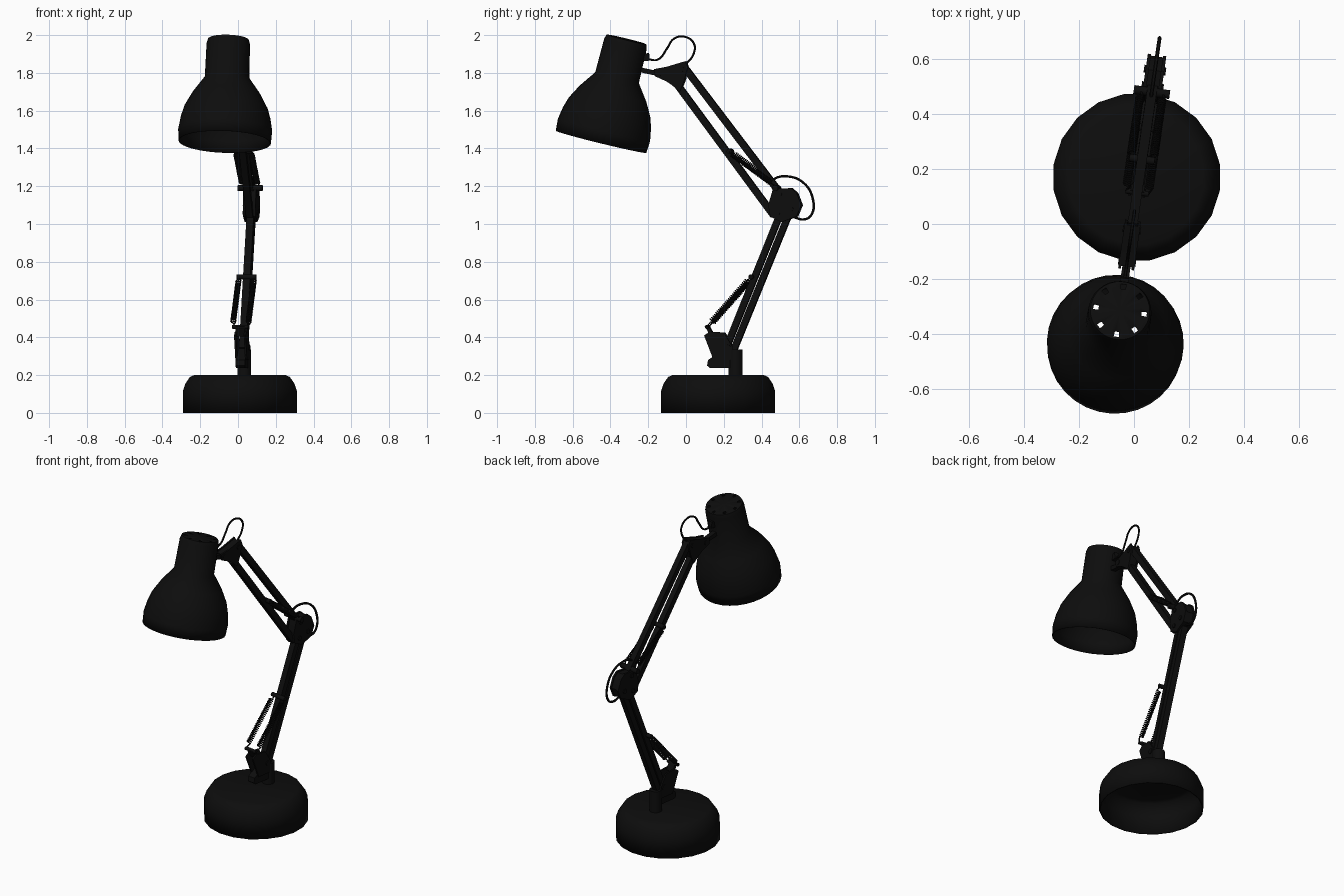
import bpy, bmesh, math
from mathutils import Matrix, Vector

if "Cube" in bpy.data.objects:
    bpy.data.objects.remove(bpy.data.objects["Cube"])

black = bpy.data.materials.new("black")
black.use_nodes = True
colour = (0.004, 0.004, 0.004, 1)
black.diffuse_color = colour
black.node_tree.nodes["Principled BSDF"].inputs["Base Color"].default_value = colour

# The arm lives in an upright plane turned slightly about z
ARM = (Matrix.Translation((-0.005, 0, 0)) @ Matrix.Rotation(math.radians(-8.25), 4, 'Z')
       @ Matrix.Diagonal((1, 1.01, 1, 1)))


def finish(name, bm, matrix=ARM):
    bmesh.ops.recalc_face_normals(bm, faces=bm.faces)
    bm.transform(matrix)
    mesh = bpy.data.meshes.new(name)
    bm.to_mesh(mesh)
    bm.free()
    return add(name, mesh)


def add(name, mesh):
    mesh.materials.clear()
    mesh.materials.append(black)
    ob = bpy.data.objects.new(name, mesh)
    bpy.context.collection.objects.link(ob)
    bpy.ops.object.select_all(action='DESELECT')
    ob.select_set(True)
    bpy.context.view_layer.objects.active = ob
    bpy.ops.object.shade_smooth_by_angle(angle=math.radians(35))
    return ob


def lathe(profile, segments):
    bm = bmesh.new()
    verts = [bm.verts.new((r, 0, z)) for r, z in profile]
    edges = [bm.edges.new(pair) for pair in zip(verts, verts[1:])]
    bmesh.ops.spin(bm, geom=verts + edges, cent=(0, 0, 0), axis=(0, 0, 1),
                   angle=math.tau, steps=segments)
    bmesh.ops.remove_doubles(bm, verts=bm.verts, dist=0.0005)
    return bm


def shell(ob, thickness):
    mod = ob.modifiers.new("wall", 'SOLIDIFY')
    mod.thickness = thickness
    mod.offset = -1


def bar(name, start, end, width, depth, u=0):
    """Square bar between two (y, z) points."""
    p, q = Vector((u, *start)), Vector((u, *end))
    d = (q - p).normalized()
    side = Vector((1, 0, 0))
    turn = Matrix((side, d.cross(side), d)).transposed().to_4x4()
    bm = bmesh.new()
    bmesh.ops.create_cube(bm, size=1, matrix=Matrix.Translation((p + q) / 2) @ turn
                          @ Matrix.Diagonal((width, depth, (q - p).length, 1)))
    return finish(name, bm)


def pin(name, at, half, radius, segments=12):
    """Round pin running across the arm."""
    bm = bmesh.new()
    bmesh.ops.create_cone(bm, cap_ends=True, segments=segments, radius1=radius, radius2=radius,
                          depth=2 * half, matrix=Matrix.Translation((0, *at))
                          @ Matrix.Rotation(math.pi / 2, 4, 'Y'))
    return finish(name, bm)


def plate(name, outline, thickness, u=0):
    """Flat plate from a (y, z) outline."""
    bm = bmesh.new()
    face = bm.faces.new([bm.verts.new((u - thickness / 2, y, z)) for y, z in outline])
    out = bmesh.ops.extrude_face_region(bm, geom=[face])
    moved = [v for v in out["geom"] if isinstance(v, bmesh.types.BMVert)]
    bmesh.ops.translate(bm, verts=moved, vec=(thickness, 0, 0))
    return finish(name, bm)


def tube(name, points, radius, smooth=True):
    """Round wire through 3D points."""
    curve = bpy.data.curves.new(name, 'CURVE')
    curve.dimensions = '3D'
    curve.bevel_depth = radius
    curve.bevel_resolution = 1
    curve.resolution_u = 6
    curve.use_fill_caps = True
    spline = curve.splines.new('BEZIER' if smooth else 'POLY')
    pts = spline.bezier_points if smooth else spline.points
    pts.add(len(points) - 1)
    for pt, co in zip(pts, points):
        if smooth:
            pt.co = co
            pt.handle_left_type = pt.handle_right_type = 'AUTO'
        else:
            pt.co = (*co, 1)
    temp = bpy.data.objects.new("temp", curve)
    bpy.context.collection.objects.link(temp)
    bpy.context.view_layer.update()
    mesh = bpy.data.meshes.new_from_object(
        temp.evaluated_get(bpy.context.evaluated_depsgraph_get()))
    bpy.data.objects.remove(temp)
    mesh.transform(ARM)
    mesh.name = name
    return add(name, mesh)


def spring(name, start, end, u, radius=0.013, turns=26):
    """Coil with a straight wire hook at each end."""
    p, q = Vector((u, *start)), Vector((u, *end))
    d = (q - p).normalized()
    side = Vector((1, 0, 0))
    up = d.cross(side)
    steps = turns * 8
    points = [p]
    for i in range(steps + 1):
        a = math.tau * i / 8
        points.append(p.lerp(q, 0.1 + 0.82 * i / steps)
                      + radius * (math.cos(a) * side + math.sin(a) * up))
    tube(name, points + [q], 0.0038, smooth=False)


# Hollow base
base = finish("base", lathe([(0.306, 0), (0.306, 0.115), (0.292, 0.155), (0.268, 0.19),
                             (0.245, 0.2), (0, 0.2)], 20),
              Matrix.Translation((0.01, 0.17, 0)) @ Matrix.Rotation(math.pi / 20, 4, 'Z'))
shell(base, 0.008)

# Lamp shade with a ring of vent holes in its cap
SEGMENTS = 32
step = math.tau / SEGMENTS
bm = lathe([(0.245, 0), (0.249, 0.065), (0.238, 0.13), (0.221, 0.187), (0.18, 0.263),
            (0.118, 0.35), (0.115, 0.535), (0.108, 0.558), (0.099, 0.56), (0.079, 0.56),
            (0, 0.56)], SEGMENTS)
holes = []
for f in bm.faces:
    c = f.calc_center_median()
    if c.z > 0.5595 and 0.08 < c.xy.length < 0.098:
        if math.floor(math.atan2(c.y, c.x) / step) % 4 == 0:
            holes.append(f)
bmesh.ops.delete(bm, geom=holes, context='FACES')
shade = finish("lamp_shade", bm, ARM @ Matrix.Translation((0, -0.45, 1.435))
               @ Matrix.Rotation(math.radians(-14), 4, 'X') @ Matrix.Rotation(-step / 2, 4, 'Z'))
shell(shade, 0.005)

# Swivel post and foot bracket
post = lathe([(0, 0.19), (0.037, 0.19), (0.037, 0.335), (0, 0.335)], 12)
finish("swivel_post", post, ARM @ Matrix.Translation((0, 0.262, 0)))
plate("foot_block", [(0.115, 0.25), (0.13, 0.238), (0.25, 0.238), (0.25, 0.33), (0.22, 0.35),
                     (0.15, 0.3), (0.12, 0.28)], 0.05)
for side, u in (("right", -0.026), ("left", 0.026)):
    plate("foot_bracket_" + side, [(0.15, 0.28), (0.25, 0.28), (0.25, 0.35), (0.205, 0.425),
                                   (0.13, 0.43), (0.1, 0.41)], 0.01, u)
pin("foot_pivot", (0.225, 0.345), 0.036, 0.016)
pin("spring_anchor", (0.115, 0.455), 0.042, 0.01)
bar("spring_anchor_stem", (0.14, 0.41), (0.112, 0.462), 0.05, 0.018)

# Lower arm: two parallel bars
bar("lower_arm_front_bar", (0.212, 0.34), (0.498, 1.05), 0.038, 0.034)
bar("lower_arm_rear_bar", (0.25, 0.325), (0.545, 1.05), 0.038, 0.034)
pin("lower_spring_pin", (0.35, 0.72), 0.052, 0.013)

# Elbow
elbow = [(0.465, 1.185), (0.56, 1.19), (0.59, 1.165), (0.615, 1.1), (0.59, 1.04),
         (0.51, 1.01), (0.45, 1.04), (0.44, 1.1)]
for side, u in (("right", -0.028), ("left", 0.028)):
    plate("elbow_plate_" + side, elbow, 0.012, u)
plate("elbow_core", [(0.535 + 0.93 * (y - 0.535), 1.1 + 0.93 * (z - 1.1)) for y, z in elbow], 0.046)
for i, at in enumerate(((0.49, 1.06), (0.56, 1.08), (0.5, 1.16))):
    pin(f"elbow_bolt_{i + 1}", at, 0.04, 0.014, 6)

# Upper arm: two parallel bars
bar("upper_arm_top_bar", (-0.012, 1.835), (0.49, 1.175), 0.036, 0.036)
bar("upper_arm_bottom_bar", (-0.04, 1.73), (0.465, 1.045), 0.036, 0.036)
pin("upper_spring_pin", (0.235, 1.385), 0.046, 0.014)
pin("elbow_spring_pin", (0.48, 1.19), 0.066, 0.016)

# Spring pairs on both sides of the arm
for side, u in (("right", -0.041), ("left", 0.041)):
    spring("lower_spring_" + side, (0.115, 0.455), (0.35, 0.72), u)
    spring("upper_spring_" + side, (0.48, 1.2), (0.23, 1.385), u)

# Head bracket and neck joining the shade
head = [(-0.165, 1.82), (-0.1, 1.832), (0, 1.862), (0.012, 1.83), (-0.005, 1.76),
        (-0.03, 1.7), (-0.07, 1.735), (-0.1, 1.755), (-0.16, 1.782)]
for side, u in (("right", -0.024), ("left", 0.024)):
    plate("head_plate_" + side, head, 0.01, u)
plate("head_core", [(-0.06 + 0.9 * (y + 0.06), 1.79 + 0.9 * (z - 1.79)) for y, z in head], 0.04)
bar("head_neck", (-0.25, 1.818), (-0.12, 1.79), 0.03, 0.025)
pin("head_swivel", (-0.135, 1.8), 0.032, 0.016)
pin("head_bolt", (-0.02, 1.82), 0.033, 0.014, 6)
bar("cable_grommet", (-0.24, 1.88), (-0.195, 1.885), 0.03, 0.04)

# Power cable loops
tube("head_cable", [(0, y, z) for y, z in (
    (-0.21, 1.875), (-0.15, 1.87), (-0.1, 1.93), (-0.065, 1.98), (-0.01, 1.992),
    (0.042, 1.955), (0.04, 1.9), (-0.005, 1.84))], 0.006)
tube("elbow_cable", [(0, y, z) for y, z in (
    (0.44, 1.215), (0.48, 1.245), (0.54, 1.252), (0.62, 1.22), (0.67, 1.14),
    (0.665, 1.05), (0.63, 1.025), (0.56, 1.04))], 0.007)
